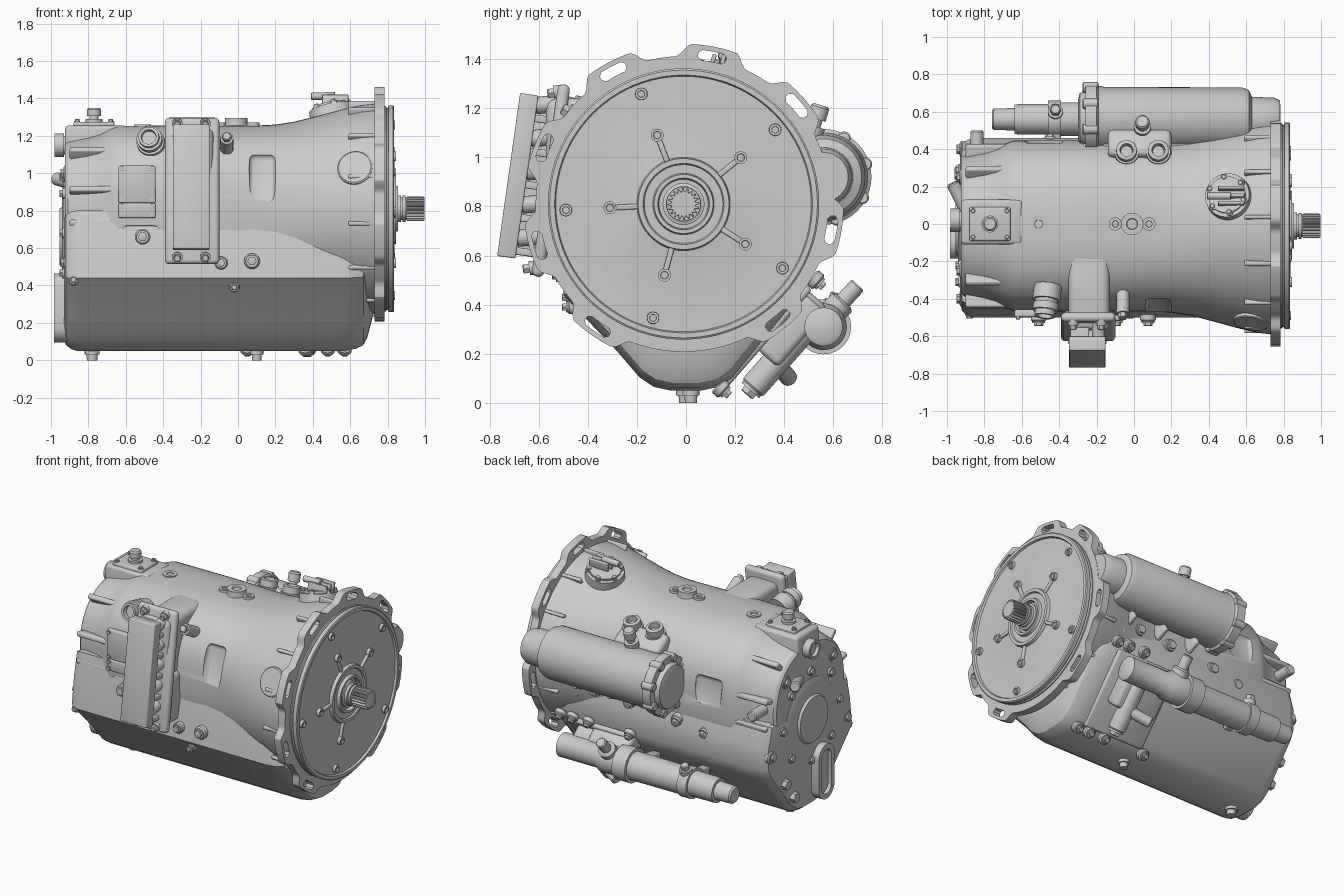
import bpy, bmesh
from math import sin, cos, pi, radians, copysign
from mathutils import Vector, Matrix

if "Cube" in bpy.data.objects:
    bpy.data.objects.remove(bpy.data.objects["Cube"])

CY, CZ = -0.01, 0.81            # main shaft axis


def finish(name, me, angle=32):
    me.polygons.foreach_set("use_smooth", [True] * len(me.polygons))
    me.set_sharp_from_angle(angle=radians(angle))
    ob = bpy.data.objects.new(name, me)
    bpy.context.collection.objects.link(ob)
    return ob


def from_bm(name, bm, angle=32):
    bmesh.ops.recalc_face_normals(bm, faces=bm.faces)
    me = bpy.data.meshes.new(name)
    bm.to_mesh(me)
    bm.free()
    return finish(name, me, angle)


def skin(name, rings):
    """Closed skin through rings of equal point count."""
    bm = bmesh.new()
    vs = [[bm.verts.new(p) for p in r] for r in rings]
    n = len(vs[0])
    for a, b in zip(vs, vs[1:]):
        for i in range(n):
            bm.faces.new((a[i], a[(i + 1) % n], b[(i + 1) % n], b[i]))
    bm.faces.new(vs[0])
    bm.faces.new(vs[-1])
    return from_bm(name, bm)


def lathe(name, origin, axis, prof, seg=32):
    """Turned part: prof is (distance along axis, radius)."""
    q, o = Vector(axis).to_track_quat('Z', 'Y'), Vector(origin)
    return skin(name, [[o + q @ Vector((r * cos(2 * pi * i / seg), r * sin(2 * pi * i / seg), t))
                        for i in range(seg)] for t, r in prof])


def rod(name, a, b, r, seg=32):
    d = Vector(b) - Vector(a)
    L, c = d.length, min(0.008, r * .2)
    return lathe(name, a, d, [(0, r - c), (c, r), (L - c, r), (L, r - c)], seg)


def bolt(name, p, axis, r=0.02, h=0.025):
    lathe(name + "_washer", p, axis, [(-.02, r * 1.35), (h * .35, r * 1.35)], 20)
    lathe(name + "_head", p, axis, [(h * .3, r), (h * .9, r), (h, r * .8)], 6)


def box(name, c, size, rx=0, bevel=0.015, segs=3):
    bm = bmesh.new()
    bmesh.ops.create_cube(bm, size=1)
    bmesh.ops.scale(bm, vec=size, verts=bm.verts)
    bmesh.ops.bevel(bm, geom=bm.edges[:], offset=bevel, segments=segs, profile=.5, affect='EDGES')
    m = Matrix.Translation(c) @ Matrix.Rotation(radians(rx), 4, 'X')
    bmesh.ops.transform(bm, matrix=m, verts=bm.verts)
    return from_bm(name, bm)


def polar(x, deg, r):
    a = radians(deg)
    return Vector((x, CY + r * cos(a), CZ + r * sin(a)))


def out(deg):
    return (0, cos(radians(deg)), sin(radians(deg)))


def plate(name, outline, holes, x0, x1):
    """Flat plate in the y-z plane with real holes."""
    cu = bpy.data.curves.new(name, 'CURVE')
    cu.dimensions, cu.fill_mode, cu.extrude = '2D', 'BOTH', (x1 - x0) / 2
    for pts in [outline] + holes:
        s = cu.splines.new('POLY')
        s.points.add(len(pts) - 1)
        for p, (a, b) in zip(s.points, pts):
            p.co = (a, b, 0, 1)
        s.use_cyclic_u = True
    tmp = bpy.data.objects.new(name, cu)
    bpy.context.collection.objects.link(tmp)
    dg = bpy.context.evaluated_depsgraph_get()
    me = bpy.data.meshes.new_from_object(tmp.evaluated_get(dg))
    bpy.data.objects.remove(tmp)
    me.transform(Matrix(((0, 0, 1, (x0 + x1) / 2), (1, 0, 0, 0), (0, 1, 0, 0), (0, 0, 0, 1))))
    return finish(name, me)


# Main casing: lofted superellipse, waisted at the rear and flaring into the bell
def section(x, r, e, n=96):
    ring = []
    for i in range(n):
        c, s = cos(2 * pi * i / n), sin(2 * pi * i / n)
        ring.append((x, CY + r * 1.03 * copysign(abs(c) ** (2 / e), c), CZ + r * copysign(abs(s) ** (2 / e), s)))
    return ring


casing = skin("main_casing", [section(*s) for s in (
    (-.925, .35, 2.2), (-.91, .365, 2.2), (-.8, .385, 2.3), (-.74, .4, 2.4), (-.68, .43, 2.5), (-.64, .443, 2.6),
    (-.2, .445, 2.6), (.1, .445, 2.5), (.2, .45, 2.4), (.3, .465, 2.25), (.42, .495, 2.1), (.55, .53, 2),
    (.66, .555, 2), (.75, .565, 2))])

# Cast pockets cut in the casing walls: x, angle, length, width
cutters = []
for x, ang, dx, w in ((.13, 160, .14, .28), (-.52, 198, .2, .12), (-.48, 10, .2, .2)):
    c = box("pocket_cutter", polar(x, ang, .51), (dx, .13, w), ang, .03)
    c.hide_render = True
    m = casing.modifiers.new("pocket", 'BOOLEAN')
    m.object, m.operation, m.solver = c, 'DIFFERENCE', 'EXACT'
    cutters.append(c)
dg = bpy.context.evaluated_depsgraph_get()
me = bpy.data.meshes.new_from_object(casing.evaluated_get(dg))
bpy.data.objects.remove(casing)
for c in cutters:
    bpy.data.objects.remove(c)
finish("main_casing", me)

# Rear top ridge and radial ribs over the waisted end
box("rear_ridge", (-.76, .01, 1.12), (.33, .24, .27), 0, .02)
for d in (166, 190, 134, 14, -10, 46):
    box("rear_rib", polar(-.77, d, .38), (.26, .14, .035), d, .012)

# Sump with slanted walls
sump = [(-.44, .8), (-.475, .64), (-.5, .44), (-.28, .21), (-.19, .105), (-.13, .065), (-.06, .05),
        (.06, .05), (.13, .065), (.19, .105), (.43, .4), (.46, .47), (.46, .62), (.42, .76)]
skin("sump", [[(x, y * k, .5 + (z - .5) * k) for y, z in sump] for x, k in (
    (-.93, .84), (-.92, .93), (-.89, .98), (-.86, 1), (.56, 1), (.63, .975), (.67, .93), (.69, .85), (.72, .6))])

# Mounting flange with slotted lugs
lugs = (79, 118, 158, 196, 235, 309, 350, 41)


def flange_r(d):
    t = 0
    for l in lugs:
        e = abs((d - l + 180) % 360 - 180)
        t = max(t, min(1, max(0, (14 - e) / 6)))
    return .602 + .05 * t * t * (3 - 2 * t)


def yz(d, r):
    return (CY + r * cos(radians(d)), CZ + r * sin(radians(d)))


slots = []
for l in lugs:
    slot = [yz(l - 4 + k, .632) for k in range(0, 9, 2)]
    slot += [yz(l + 5.4, .62), yz(l + 5.4, .602)]
    slot += [yz(l + 4 - k, .59) for k in range(0, 9, 2)]
    slot += [yz(l - 5.4, .602), yz(l - 5.4, .62)]
    slots.append(slot)
plate("bell_flange", [yz(d * 1.5, flange_r(d * 1.5)) for d in range(240)], slots, .73, .782)
for i in range(14):
    d = 360 / 14 * i + 8
    box("bell_rib", polar(.67, d, .553), (.16, .05, .022), d, .008)

# Front cover disc with rim, hub and spokes
lathe("front_cover", (.76, CY, CZ), (1, 0, 0), [(0, .55), (.03, .55), (.035, .54), (.042, .54), (.045, .552),
      (.07, .552), (.075, .545), (.075, .525), (.062, .52), (.062, .2), (.064, .19), (.085, .185), (.085, .165),
      (.075, .16), (.075, .125), (.095, .12), (.095, .105), (.07, .1)], 96)
for k in range(5):
    d = 39 + 72 * k
    box("cover_spoke", polar(.822, d, .235), (.03, .12, .022), d, .006)
    lathe("spoke_boss", polar(.81, d, .3), (1, 0, 0), [(0, .026), (.035, .026), (.035, .016), (.028, .014)], 24)
    lathe("cover_boss", polar(.81, d, .48), (1, 0, 0), [(0, .026), (.03, .024), (.03, .014), (.02, .013)], 24)

# Splined input shaft
lathe("input_shaft", (.8, CY, CZ), (1, 0, 0), [(0, .085), (.05, .085), (.055, .07), (.07, .07), (.07, .06), (.1, .06),
      (.1, .052), (.19, .052), (.195, .03), (.18, .028)], 48)
spline = [(.052 if (i // 2) % 2 else .065) for i in range(80)]
skin("shaft_splines", [[polar(x, i * 4.5, r * k) for i, r in enumerate(spline)]
                       for x, k in ((.9, .95), (.906, 1), (.99, 1), (.998, .93))])
lathe("shaft_collar", (.85, CY, CZ), (1, 0, 0), [(0, .072), (.022, .072), (.022, .06), (.03, .06), (.03, .07), (.045, .07)])

# Slanted control module on the front
box("module_bracket", (-.24, -.34, .95), (.22, .46, .58), 0, .04)
box("bracket_foot", (-.24, -.48, .72), (.26, .18, .34), 0, .04)
box("module_frame", (-.245, -.55, .905), (.29, .05, .79), -8, .022)
box("module_core", (-.29, -.61, .915), (.1, .1, .64), -8, .006)
box("module_slab", (-.25, -.685, .925), (.195, .075, .67), -8, .006)
for i in range(5):
    z = .66 + i * .135
    y = -.635 + (z - .92) * .14
    box("module_fin", (-.25, y + .01, z - .045), (.18, .1, .03), -8, .005)
    rod("module_stud", (-.19, y - .02, z + .01), (-.19, y + .08, z + .02), .035, 20)
for x in (-.325, -.175):
    for z in (.55, 1.265):
        bolt("module_bolt", (x, -.575 + (z - .905) * .14, z), (0, -1, -.14), .021, .04)

# Wiring connectors on the front upper casing
lathe("wiring_plug", (-.46, -.33, 1.15), (-.1, -.9, .25), [(0, .075), (.08, .075), (.08, .06), (.1, .06), (.1, .068),
      (.14, .068), (.14, .055), (.17, .055), (.17, .04), (.14, .038)])
rod("speed_sensor", (-.06, -.36, 1.12), (-.06, -.47, 1.18), .035)
bolt("speed_sensor_cap", (-.06, -.47, 1.18), (0, -.88, .48), .026, .04)

# Side cover plates and bosses on the front
for z, h in ((.94, .2), (.8, .08)):
    box("side_cover", (-.54, -.478, z), (.2, .04, h), 0, .01)
    for x in (-.62, -.46):
        for s in (-1, 1):
            bolt("side_cover_bolt", (x, -.498, z + s * (h / 2 - .018)), (0, -1, 0), .011, .012)
for x, z, r in ((-.51, .66, .042), (.075, .53, .042), (-.09, .52, .035), (-.02, .39, .028), (-.88, .43, .03)):
    y = -.47 if z > .45 else -.43
    rod("plug_boss", (x, y, z), (x, y - .05, z), r)
    bolt("plug", (x, y - .05, z), (0, -1, 0), r * .6, .025)
lathe("inspection_cover", polar(.63, 157, .53), (-.15, cos(2.74), sin(2.74)), [(0, .095), (.035, .095), (.04, .088)], 40)
box("raised_mark", polar(.37, 160, .475), (.02, .03, .18), 160, .006)

# Top plate, breather and lifting bosses
box("breather_plate", (-.77, 0, 1.25), (.22, .18, .05), 0, .01)
lathe("breather", (-.77, 0, 1.26), (0, 0, 1), [(0, .045), (.03, .045), (.03, .025), (.045, .025), (.045, .037),
      (.08, .037), (.09, .03)])
for x in (-.86, -.68):
    for y in (-.07, .07):
        bolt("breather_plate_bolt", (x, y, 1.275), (0, 0, 1), .012, .015)
for x, r, h in ((-.51, .045, .02), (-.01, .06, .055), (-.1, .035, .03), (.08, .035, .03)):
    lathe("top_boss", (x, 0, 1.22), (0, 0, 1), [(0, r * 1.2), (.02, r), (.02 + h, r), (.02 + h, r * .5), (.01 + h, r * .45)])

# Round electrical cover on top of the bell
n = Vector((-.2, .24, .95)).normalized()
p = Vector((.51, .14, 1.29))
lathe("bell_cap", p, n, [(0, .125), (.06, .12), (.06, .1), (.075, .1)], 40)
q = n.to_track_quat('Z', 'Y')
for i in range(6):
    bolt("bell_cap_bolt", p + q @ Vector((.098 * cos(i * pi / 3), .098 * sin(i * pi / 3), .065)), n, .014, .018)
for dy in (-.04, 0, .04):
    box("cap_clip", (.52, .15 + dy, 1.39), (.14, .018, .06), -12, .005)
rod("cap_lever", (.39, .15, 1.41), (.52, .15, 1.415), .02, 16)

# Large cylinder housing along the back
lathe("back_cylinder", (-.3, .56, .92), (1, 0, 0), [(0, .1), (.01, .14), (.04, .15), (.04, .195), (.1, .195), (.11, .18),
      (.14, .173), (.88, .17), (.915, .155), (.93, .12), (1.05, .115), (1.08, .1)], 48)
for i in range(8):
    a = i * pi / 4 + .3
    y, z = .56 + .178 * cos(a), .92 + .178 * sin(a)
    rod("cylinder_bolt_lug", (-.275, y, z), (-.19, y, z), .028, 16)
box("cylinder_web", (.2, .44, .91), (.82, .18, .24), 0, .05)
box("cylinder_saddle", (.03, .4, 1.05), (.34, .16, .18), -30, .03)
for x in (-.04, .13):
    lathe("cylinder_port", (x, .36, 1.06), (0, .25, .95), [(0, .065), (.1, .065), (.1, .055), (.14, .055), (.145, .045),
          (.145, .035), (.11, .03)])
lathe("cylinder_breather", (.045, .5, 1.05), (0, .3, 1), [(0, .045), (.08, .045), (.08, .025), (.11, .025), (.11, .038),
      (.16, .038), (.17, .03)])
for x in (-.05, .2, .45):
    box("web_gusset", (x, .47, .78), (.03, .1, .2), 25, .01)

# Slanted pump mount and valve body, lower back
D, N = Vector((0, .656, .755)), Vector((0, .755, -.656))
o = Vector((.31, .33, .275))
box("pump_mount", o, (.46, .52, .035), 49, .015)
box("valve_body", o + N * .06 + D * .08, (.32, .3, .12), 49, .025)
for x in (-.26, .05, .17, .26):
    for s in (-.285, .3):
        c = o + Vector((x, 0, 0)) + D * s
        rod("mount_lug", c - N * .02, c + N * .02, .038, 20)
        bolt("mount_bolt", c + N * .02, N, .02, .025)
rod("valve_cylinder", (.37, .27, .06), (.37, .49, .31), .055)
bolt("valve_cylinder_plug", (.37, .27, .06), (0, -.66, -.75), .035, .035)
rod("valve_branch", (.37, .37, .16), (.22, .42, .1), .035)

# Stepped long filter cylinder and inlet pipe
lathe("filter_cylinder", (.54, .56, .31), (-1, 0, 0), [(0, .06), (.01, .078), (.3, .078), (.33, .095), (.45, .095),
      (.45, .112), (.55, .112), (.55, .092), (.93, .09), (.93, .1), (1.0, .1), (1.0, .082), (1.18, .08), (1.18, .06),
      (1.29, .057), (1.3, .048)], 40)
box("pump_bridge", (.2, .48, .38), (.3, .14, .14), 49, .03)
rod("inlet_pipe", (.15, .56, .33), (.15, .7, .48), .034)
lathe("inlet_collar", (.15, .58, .35), (0, .68, .73), [(0, .055), (.08, .055), (.09, .04)])
for x in (-.42, -.05):
    box("filter_strap", (x, .48, .34), (.06, .2, .06), 10, .012)
bolt("filter_nut", (-.42, .6, .4), (0, .3, 1), .03, .05)

# Back bosses and plugs
for x, d in ((-.45, -24), (-.25, -20), (.1, -16), (.35, -14), (.5, -20)):
    rod("back_boss", polar(x, d, .4), polar(x, d, .5), .04)
    bolt("back_plug", polar(x, d, .5), out(d), .026, .03)
rod("back_rear_stud", (-.84, .34, .84), (-.84, .5, .84), .035)

# Rear cover, sensor, oval port and fittings
lathe("rear_cover", (-.9, CY, .66), (-1, 0, 0), [(0, .27), (.03, .27), (.04, .24), (.04, .16), (.055, .15), (.055, .06)], 48)
for i in range(8):
    a = i * pi / 4
    bolt("rear_cover_bolt", (-.93, CY + .3 * cos(a), .68 + .3 * sin(a)), (-1, 0, 0), .022, .025)


def oval(r, h=.14):
    return [(-.1 + r * cos(i * pi / 16), .28 + (h if i < 16 else -h) + r * sin(i * pi / 16)) for i in range(32)]


plate("oval_port_rim", oval(.085, .1), [oval(.05, .1)], -.985, -.88)
plate("oval_port_floor", oval(.06, .1), [], -.96, -.88)
lathe("rear_sensor", (-.88, .02, 1.15), (-1, 0, 0), [(0, .07), (.03, .07), (.03, .05), (.05, .05), (.05, .062), (.1, .062),
      (.1, .045), (.08, .04)])
for y, z in ((.4, .55), (-.4, .52), (.25, 1.0), (-.25, 1.0)):
    rod("rear_corner_boss", (-.86, y, z), (-.93, y, z), .045)
    bolt("rear_corner_bolt", (-.925, y, z), (-1, 0, 0), .025, .025)
rod("rear_fitting", (-.9, .08, .95), (-.97, .22, .97), .035)
for y, z in ((.18, .2), (.27, .32)):
    lathe("rear_drain", (-.88, y, z), (-1, 0, 0), [(0, .05), (.04, .05), (.04, .035), (.08, .033)], 6)

# Drain plugs under the sump
for x, y, r in ((-.78, 0, .04), (.1, .02, .035)):
    lathe("drain_plug", (x, y, .08), (0, 0, -1), [(0, r), (.05, r), (.05, r * .75), (.08, r * .7)], 16)
